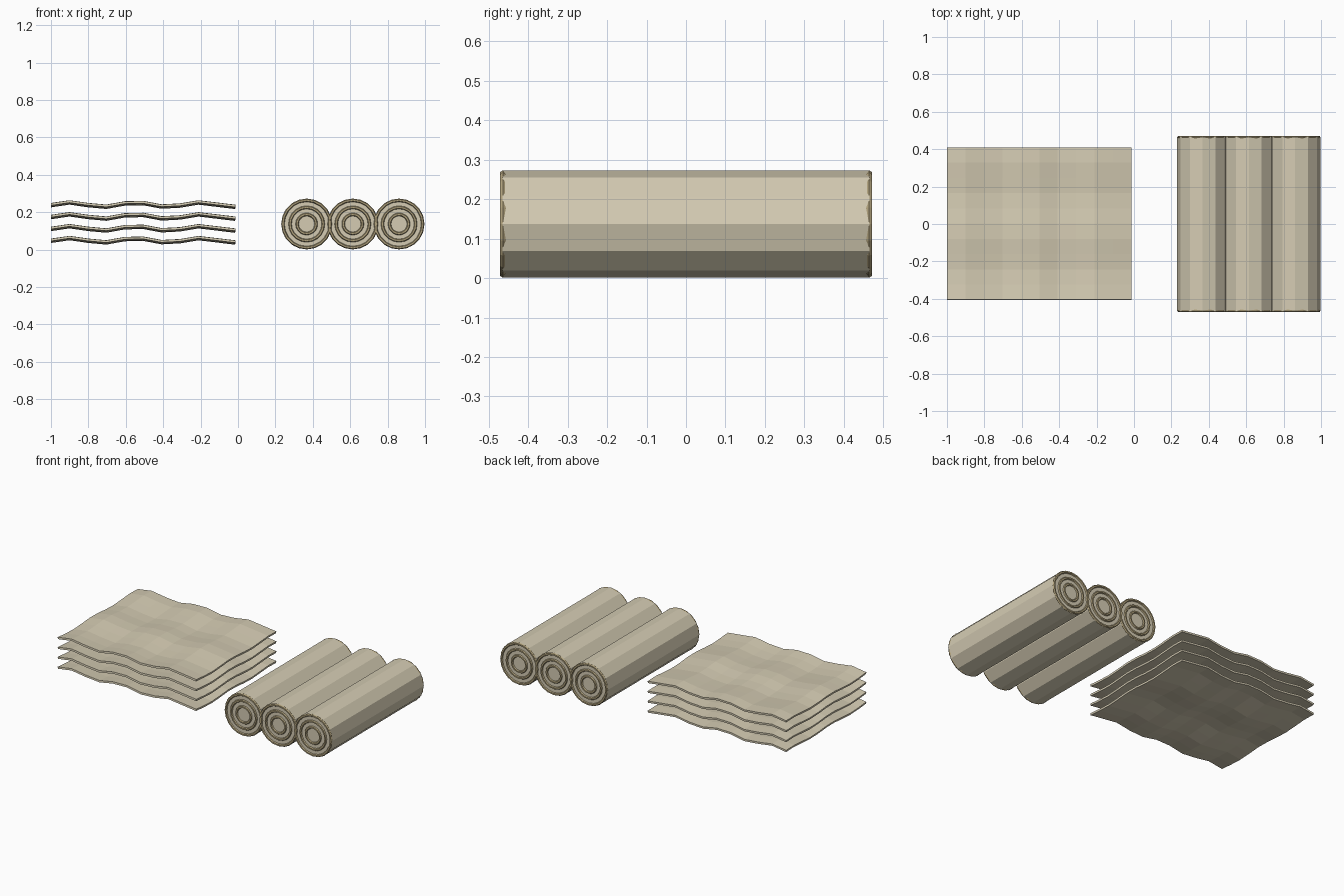
import bpy, bmesh
from math import cos, pi
from mathutils import Matrix

cube = bpy.data.objects.get("Cube")
if cube:
    bpy.data.objects.remove(cube, do_unlink=True)


def material(name, color):
    m = bpy.data.materials.new(name)
    m.diffuse_color = (*color, 1)
    m.use_nodes = True
    m.node_tree.nodes["Principled BSDF"].inputs["Base Color"].default_value = (*color, 1)
    return m


linen = material("linen cloth", (0.66, 0.60, 0.45))
edge_tan = material("tan cloth edge", (0.45, 0.37, 0.21))


def finish(name, bm, mat):
    bmesh.ops.recalc_face_normals(bm, faces=bm.faces)
    mesh = bpy.data.meshes.new(name)
    bm.to_mesh(mesh)
    bm.free()
    mesh.materials.append(mat)
    obj = bpy.data.objects.new(name, mesh)
    bpy.context.collection.objects.link(obj)
    return obj


# Wavy cloth sheets, stacked with gaps
def sheet(name, z):
    bm = bmesh.new()
    bmesh.ops.create_grid(bm, x_segments=10, y_segments=10, size=0.5)
    for v in bm.verts:
        x, y = v.co.x * 0.985 - 0.507, v.co.y * 0.815 + 0.002
        wave = 0.012 * cos(2 * pi * (x + 0.9) / 0.35) + 0.006 * cos(2 * pi * (y + 0.45) / 0.4)
        v.co = (x, y, z + wave)
    obj = finish(name, bm, linen)
    solid = obj.modifiers.new("thickness", "SOLIDIFY")
    solid.thickness = 0.012
    solid.offset = 0


for i in range(4):
    sheet(f"cloth_sheet_{i + 1}", 0.05 + 0.0635 * i)


# Rolled cloth: twelve-sided body along y
def roll_body(name, x):
    bm = bmesh.new()
    bmesh.ops.create_cone(bm, cap_ends=True, segments=12, radius1=0.136, radius2=0.136, depth=0.93)
    bm.transform(Matrix.Translation((x, 0, 0.137)) @ Matrix.Rotation(pi / 2, 4, "X"))
    finish(name, bm, linen)


# Raised ring showing a wound layer on a roll end
def layer_ring(name, x, y, radius):
    bpy.ops.mesh.primitive_torus_add(
        major_segments=20, minor_segments=6, major_radius=radius, minor_radius=0.009,
        location=(x, y, 0.137), rotation=(pi / 2, 0, 0))
    obj = bpy.context.object
    obj.name = name
    obj.data.materials.append(edge_tan)


for i in range(3):
    x = 0.367 + 0.247 * i
    roll_body(f"cloth_roll_{i + 1}", x)
    for end, y in (("front", -0.464), ("back", 0.464)):
        for j, radius in enumerate((0.127, 0.089, 0.051)):
            layer_ring(f"roll_{i + 1}_{end}_ring_{j + 1}", x, y, radius)
